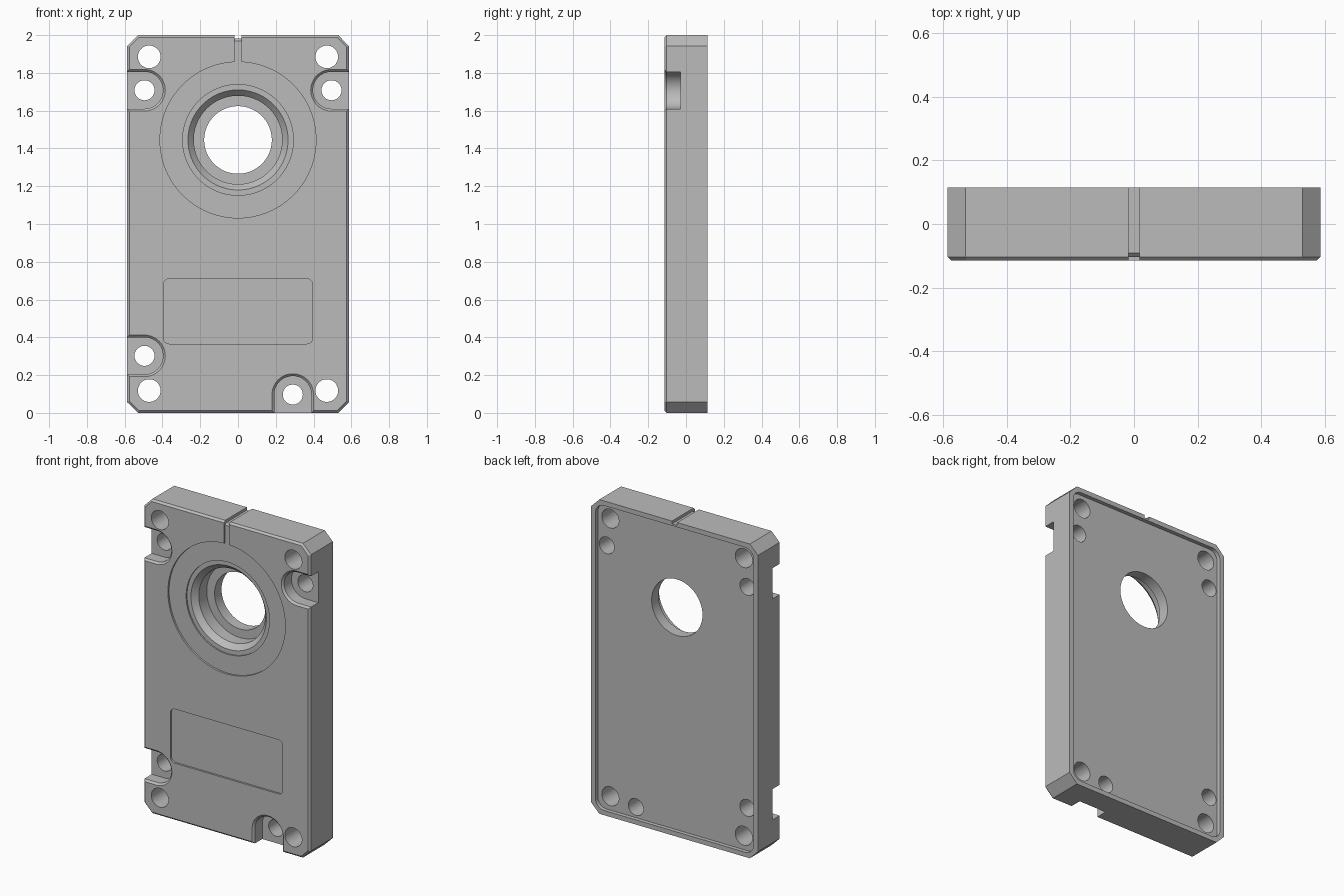
import bpy, bmesh, math

if "Cube" in bpy.data.objects:
    bpy.data.objects.remove(bpy.data.objects["Cube"], do_unlink=True)

HALF_W, FRONT, BACK = 0.587, -0.115, 0.115
BEVEL = 0.012          # small chamfer round the front edges
SHOULDER = FRONT + BEVEL

grey = bpy.data.materials.new("plain_grey")
grey.use_nodes = True
colour = (0.5, 0.5, 0.5, 1)
grey.diffuse_color = colour
grey.node_tree.nodes["Principled BSDF"].inputs["Base Color"].default_value = colour


def loft(name, rings):
    """Closed solid through rings of 3D points with equal counts."""
    bm = bmesh.new()
    loops = [[bm.verts.new(p) for p in ring] for ring in rings]
    n = len(loops[0])
    for a, b in zip(loops, loops[1:]):
        for i in range(n):
            j = (i + 1) % n
            bm.faces.new((a[i], a[j], b[j], b[i]))
    bm.faces.new(loops[0])
    bm.faces.new(loops[-1])
    bmesh.ops.recalc_face_normals(bm, faces=bm.faces)
    mesh = bpy.data.meshes.new(name)
    bm.to_mesh(mesh)
    bm.free()
    mesh.materials.append(grey)
    ob = bpy.data.objects.new(name, mesh)
    bpy.context.collection.objects.link(ob)
    return ob


def at_depth(points, y):
    return [(x, y, z) for x, z in points]


def arc(cx, cz, r, start, sweep, steps):
    return [(cx + r * math.cos(start + sweep * i / steps),
             cz + r * math.sin(start + sweep * i / steps)) for i in range(steps + 1)]


def circle(cx, cz, r, steps=64):
    return arc(cx, cz, r, 0, math.tau, steps)[:-1]


def clipped_rect(inset):
    w, h = HALF_W - inset, 1 - inset
    c = 0.057 - inset * (2 - math.sqrt(2))
    return [(x, z + 1) for x, z in (
        (w, c - h), (w, h - c), (w - c, h), (c - w, h),
        (-w, h - c), (-w, c - h), (c - w, -h), (w - c, -h))]


def round_rect(w, h, cz, r):
    points = []
    for k, (sx, sz) in enumerate(((1, 1), (-1, 1), (-1, -1), (1, -1))):
        points += arc(sx * (w - r), cz + sz * (h - r), r, k * math.pi / 2, math.pi / 2, 8)
    return points


def slot(cx, cz, r, outward):
    """U shape, round inside and open towards the outward angle."""
    points = arc(cx, cz, r, outward + math.pi / 2, math.pi, 32)
    dx, dz = 0.3 * math.cos(outward), 0.3 * math.sin(outward)
    first, last = points[0], points[-1]
    return points + [(last[0] + dx, last[1] + dz), (first[0] + dx, first[1] + dz)]


# Main plate with clipped corners and chamfered front edge
plate = loft("housing_plate", [at_depth(clipped_rect(0), BACK),
                               at_depth(clipped_rect(0), SHOULDER),
                               at_depth(clipped_rect(BEVEL), FRONT)])
cutters = []

# Shallow round recess and stepped bore
bore_profile = ((0.413, -0.2), (0.413, SHOULDER), (0.293, SHOULDER), (0.293, -0.094),
                (0.265, -0.094), (0.234, -0.06), (0.234, 0.02), (0.179, 0.02), (0.179, 0.2))
cutters.append(loft("bore_cutter", [at_depth(circle(0, 1.445, r, 96), y)
                                    for r, y in bore_profile]))

# Back recess and front label recess
back = round_rect(HALF_W - 0.03, 0.97, 1, 0.06)
cutters.append(loft("back_cutter", [at_depth(back, 0.09), at_depth(back, 0.2)]))
label = round_rect(0.395, 0.172, 0.538, 0.03)
cutters.append(loft("label_cutter", [at_depth(label, -0.2), at_depth(label, SHOULDER)]))

# Narrow groove over the top edge and down to the round recess
groove = ((-0.2, 1.83), (-0.1031, 1.83), (-0.1031, 1.97), (-0.091, 1.982),
          (0.2, 1.982), (0.2, 2.1), (-0.2, 2.1))
cutters.append(loft("groove_cutter", [[(x, y, z) for y, z in groove]
                                      for x in (-0.018, 0.018)]))

# Open pockets, each with a screw hole
pockets = ((-0.495, 1.708, math.pi), (0.495, 1.708, 0),
           (-0.495, 0.302, math.pi), (0.29, 0.097, -math.pi / 2))
for x, z, outward in pockets:
    cutters.append(loft("pocket_cutter", [
        at_depth(slot(x, z, r, outward), y)
        for r, y in ((0.098, -0.03), (0.098, SHOULDER), (0.12, SHOULDER - 0.022))]))

# Screw holes through the plate
holes = [(x, z, 0.053) for x, z, _ in pockets]
holes += [(x, z, 0.06) for x in (-0.47, 0.47) for z in (0.118, 1.885)]
for x, z, r in holes:
    ring = circle(x, z, r, 48)
    cutters.append(loft("hole_cutter", [at_depth(ring, -0.2), at_depth(ring, 0.2)]))

# Cut everything and clean up
bpy.ops.object.select_all(action='DESELECT')
plate.select_set(True)
bpy.context.view_layer.objects.active = plate
for cutter in cutters:
    cutter.hide_render = True
    mod = plate.modifiers.new("cut", 'BOOLEAN')
    mod.operation = 'DIFFERENCE'
    mod.solver = 'EXACT'
    mod.object = cutter
    bpy.ops.object.modifier_apply(modifier=mod.name)
    bpy.data.objects.remove(cutter, do_unlink=True)
bpy.ops.object.shade_smooth_by_angle()
